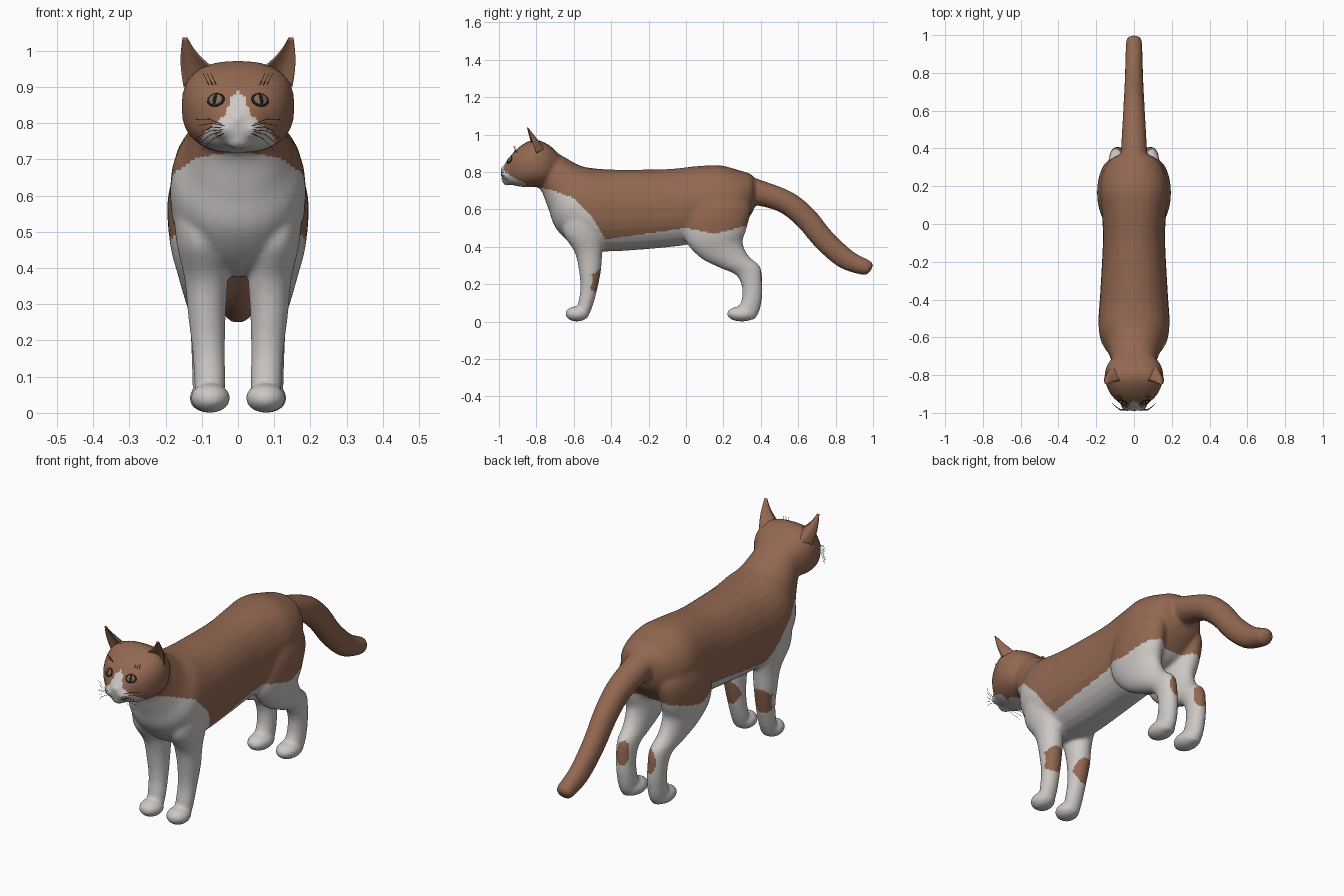
import bpy, bmesh, math
from mathutils import Vector, Matrix
from mathutils.bvhtree import BVHTree

cube = bpy.data.objects.get("Cube")
if cube:
    bpy.data.objects.remove(cube, do_unlink=True)


def material(name, rgb):
    m = bpy.data.materials.new(name)
    m.use_nodes = True
    m.diffuse_color = (*rgb, 1)
    bsdf = m.node_tree.nodes["Principled BSDF"]
    bsdf.inputs["Base Color"].default_value = (*rgb, 1)
    bsdf.inputs["Roughness"].default_value = 0.8
    return m


BROWN = material("brown fur", (0.29, 0.138, 0.083))
WHITE = material("white fur", (0.6, 0.575, 0.56))
BLACK = material("black", (0.012, 0.01, 0.009))
IRIS = material("iris hazel", (0.22, 0.15, 0.1))


def add_object(name, bm, *mats):
    mesh = bpy.data.meshes.new(name)
    bmesh.ops.recalc_face_normals(bm, faces=bm.faces)
    bm.to_mesh(mesh)
    bm.free()
    for m in mats:
        mesh.materials.append(m)
    mesh.shade_smooth()
    obj = bpy.data.objects.new(name, mesh)
    bpy.context.collection.objects.link(obj)
    return obj


def spline(rows, steps=5):
    """Catmull-Rom interpolation through rows of numbers."""
    out = []
    for i in range(len(rows) - 1):
        p0, p1, p2, p3 = (rows[max(0, min(len(rows) - 1, i + k))] for k in (-1, 0, 1, 2))
        for s in range(steps):
            t = s / steps
            out.append([b + 0.5 * t * (c - a + t * (2 * a - 5 * b + 4 * c - d + t * (3 * (b - c) + d - a)))
                        for a, b, c, d in zip(p0, p1, p2, p3)])
    return out + [rows[-1]]


def bridge(bm, loops):
    n = len(loops[0])
    for a, b in zip(loops, loops[1:]):
        for i in range(n):
            j = (i + 1) % n
            bm.faces.new((a[i], a[j], b[j], b[i]))
    bm.faces.new(loops[0][::-1])
    bm.faces.new(loops[-1])


def loft(bm, rings, side=1, power=2.0, n=28):
    """Each ring: x centre, half width, then two (y, z) ends of its axis."""
    loops = []
    for x, hw, y1, z1, y2, z2 in spline(rings):
        loop = []
        for i in range(n):
            a = 2 * math.pi * i / n
            c, s = (math.copysign(abs(v) ** (2 / power), v) for v in (math.cos(a), math.sin(a)))
            loop.append(bm.verts.new((side * (x + hw * s), (y1 + y2) / 2 + c * (y1 - y2) / 2,
                                      (z1 + z2) / 2 + c * (z1 - z2) / 2)))
        loops.append(loop)
    bridge(bm, loops)


def ball(bm, centre, radii, turn=None):
    mat = Matrix.Translation(centre) @ (turn or Matrix()) @ Matrix.Diagonal((*radii, 1))
    bmesh.ops.create_uvsphere(bm, u_segments=24, v_segments=14, radius=1, matrix=mat)


skin = bmesh.new()

# Torso and neck
loft(skin, [
    (0, .10, -.73, .92, -.83, .75), (0, .12, -.66, .885, -.775, .70),
    (0, .145, -.57, .835, -.735, .60), (0, .18, -.50, .82, -.69, .49),
    (0, .188, -.44, .815, -.57, .39), (0, .18, -.35, .812, -.41, .375),
    (0, .165, -.1, .815, -.1, .397), (0, .17, .05, .83, .05, .42),
    (0, .182, .18, .835, .16, .45), (0, .168, .28, .81, .26, .48),
    (0, .12, .35, .785, .34, .56), (0, .06, .375, .74, .37, .62)], power=2.15)

# Head
loft(skin, [
    (0, .022, -.99, .805, -.985, .765), (0, .045, -.978, .828, -.965, .745),
    (0, .085, -.95, .87, -.93, .73), (0, .122, -.915, .912, -.89, .722),
    (0, .146, -.86, .955, -.85, .718), (0, .156, -.80, .972, -.80, .72),
    (0, .14, -.73, .942, -.76, .725), (0, .105, -.68, .895, -.72, .74)], power=2.5)

# Nose tip and chin
ball(skin, (0, -.972, .812), (.019, .022, .017))
ball(skin, (0, -.952, .75), (.034, .03, .022))

# Tail
loft(skin, [
    (0, .08, .27, .80, .28, .62), (0, .07, .40, .757, .37, .622),
    (0, .061, .57, .69, .50, .585), (0, .055, .685, .597, .60, .505),
    (0, .05, .78, .48, .70, .39), (0, .046, .89, .377, .82, .29),
    (0, .043, .975, .33, .94, .25), (0, .034, .995, .315, .973, .257),
    (0, .012, 1.0, .298, .99, .275)])

# Legs, paws and muzzle pads on both sides
for side in (1, -1):
    loft(skin, [
        (.10, .045, -.60, .70, -.45, .70), (.108, .068, -.65, .58, -.43, .58),
        (.102, .068, -.655, .47, -.435, .47), (.088, .06, -.595, .37, -.447, .37),
        (.086, .052, -.572, .27, -.455, .27), (.081, .045, -.565, .17, -.475, .17),
        (.078, .043, -.578, .09, -.50, .08), (.078, .038, -.58, .035, -.525, .02)], side)
    loft(skin, [
        (.09, .06, .05, .73, .28, .74), (.108, .085, -.005, .58, .345, .62),
        (.11, .078, -.005, .44, .325, .50), (.102, .064, .075, .343, .303, .425),
        (.096, .052, .18, .288, .335, .35), (.09, .045, .265, .25, .395, .295),
        (.088, .042, .298, .19, .408, .21), (.085, .042, .298, .12, .407, .13),
        (.083, .042, .28, .07, .392, .055), (.082, .036, .28, .02, .365, .01)], side)
    ball(skin, (side * .076, -.583, .041), (.055, .063, .041))
    ball(skin, (side * .08, .298, .041), (.055, .08, .041))
    ball(skin, (side * .032, -.955, .785), (.038, .036, .03))

# Fuse the parts into one smooth skin
body = add_object("body", skin)
remesh = body.modifiers.new("fuse", 'REMESH')
remesh.mode = 'VOXEL'
remesh.voxel_size = 0.009
soften = body.modifiers.new("soften", 'SMOOTH')
soften.factor = 0.5
soften.iterations = 6
fused = bpy.data.meshes.new_from_object(body.evaluated_get(bpy.context.evaluated_depsgraph_get()))
body.modifiers.clear()
body.data = fused
fused.materials.clear()
fused.materials.append(BROWN)
fused.materials.append(WHITE)
fused.shade_smooth()


def table(points, v):
    """Piecewise linear lookup."""
    for (a, fa), (b, fb) in zip(points, points[1:]):
        if v <= b:
            return fa + (fb - fa) * max(0, (v - a) / (b - a))
    return points[-1][1]


# Coat: lower edge of the brown along y, and half width of the white muzzle by z
COAT = [(-.9, .725), (-.82, .725), (-.71, .70), (-.6, .66), (-.51, .57), (-.43, .44),
        (0, .5), (.155, .468), (.33, .515), (.415, .5), (.425, 0)]
MUZZLE = [(.73, .11), (.77, .095), (.815, .045), (.83, .03), (.87, .02), (.888, 0)]


def is_white(c, n):
    x = abs(c.x)
    if c.y < -.86 and x < table(MUZZLE, c.z):
        return True
    if c.z > table(COAT, c.y):
        return False
    fore = c.y < -.3 and n.y > .2 and math.hypot((c.z - .22) / .065, (x - .09) / .05) < 1
    hind = c.y > .3 and n.y > .45 and math.hypot((c.z - .24) / .06, (x - .078) / .03) < 1
    return not (fore or hind)


for p in fused.polygons:
    p.material_index = int(is_white(p.center, p.normal))

tree = BVHTree.FromPolygons([v.co for v in fused.vertices], [p.vertices[:] for p in fused.polygons])


def on_face(x, z):
    hit, normal, _, _ = tree.ray_cast(Vector((x, -2, z)), Vector((0, 1, 0)))
    return hit, normal


def whisker(name, pts):
    curve = bpy.data.curves.new(name, 'CURVE')
    curve.dimensions = '3D'
    curve.bevel_depth = 0.0008
    curve.bevel_resolution = 0
    sp = curve.splines.new('POLY')
    sp.points.add(len(pts) - 1)
    for q, p in zip(sp.points, pts):
        q.co = (*p, 1)
    curve.materials.append(BLACK)
    bpy.context.collection.objects.link(bpy.data.objects.new(name, curve))


for side, label in ((1, "left"), (-1, "right")):
    # Ear: crescent sections shrinking to the tip
    bm = bmesh.new()
    loops = []
    n = 10
    for k in range(13):
        s = k / 12
        inner = Vector((.05, -.825, .94)).lerp(Vector((.14, -.85, 1.037)), s)
        outer = Vector((.15, -.80, .90)).lerp(Vector((.153, -.848, 1.037)), s)
        inner.x += .012 * math.sin(math.pi * s)
        outer.x += .007 * math.sin(math.pi * s)
        size = 1 - .93 * s
        arc = [(i / n, .062) for i in range(n + 1)] + [(1 - i / n, .024) for i in range(1, n)]
        loop = []
        for t, depth in arc:
            p = inner.lerp(outer, t)
            p.y += depth * size * math.sin(math.pi * t)
            loop.append(bm.verts.new((side * p.x, p.y, p.z)))
        loops.append(loop)
    bridge(bm, loops)
    add_object(label + "_ear", bm, BROWN)

    # Eye: dark lid rim, iris and slit pupil, facing along the skin
    hit, normal = on_face(side * .061, .864)
    turn = normal.to_track_quat('Z', 'Y').to_matrix().to_4x4()
    for part, radii, lift, mat in (("eye_rim", (.026, .021, .006), 0, BLACK),
                                   ("iris", (.021, .017, .008), .001, IRIS),
                                   ("pupil", (.008, .015, .006), .0045, BLACK)):
        bm = bmesh.new()
        ball(bm, hit + normal * lift, radii, turn)
        add_object(label + "_" + part, bm, mat)

    # Whiskers and brow hairs
    for i in range(6):
        root, _ = on_face(side * (.038 + .006 * (i % 2)), .772 + .005 * i)
        tip = Vector((side * (.10 + .008 * (i % 3)), -.965 + .008 * (i % 3), .725 + .017 * i))
        mid = root.lerp(tip, .5) + Vector((0, -.012, .008))
        whisker(label + "_whisker", (root, mid, tip))
    for i in range(3):
        root, normal = on_face(side * (.06 + .01 * i), .905)
        whisker(label + "_brow_hair", (root, root + normal * .012 + Vector((side * .012, 0, .025))))
